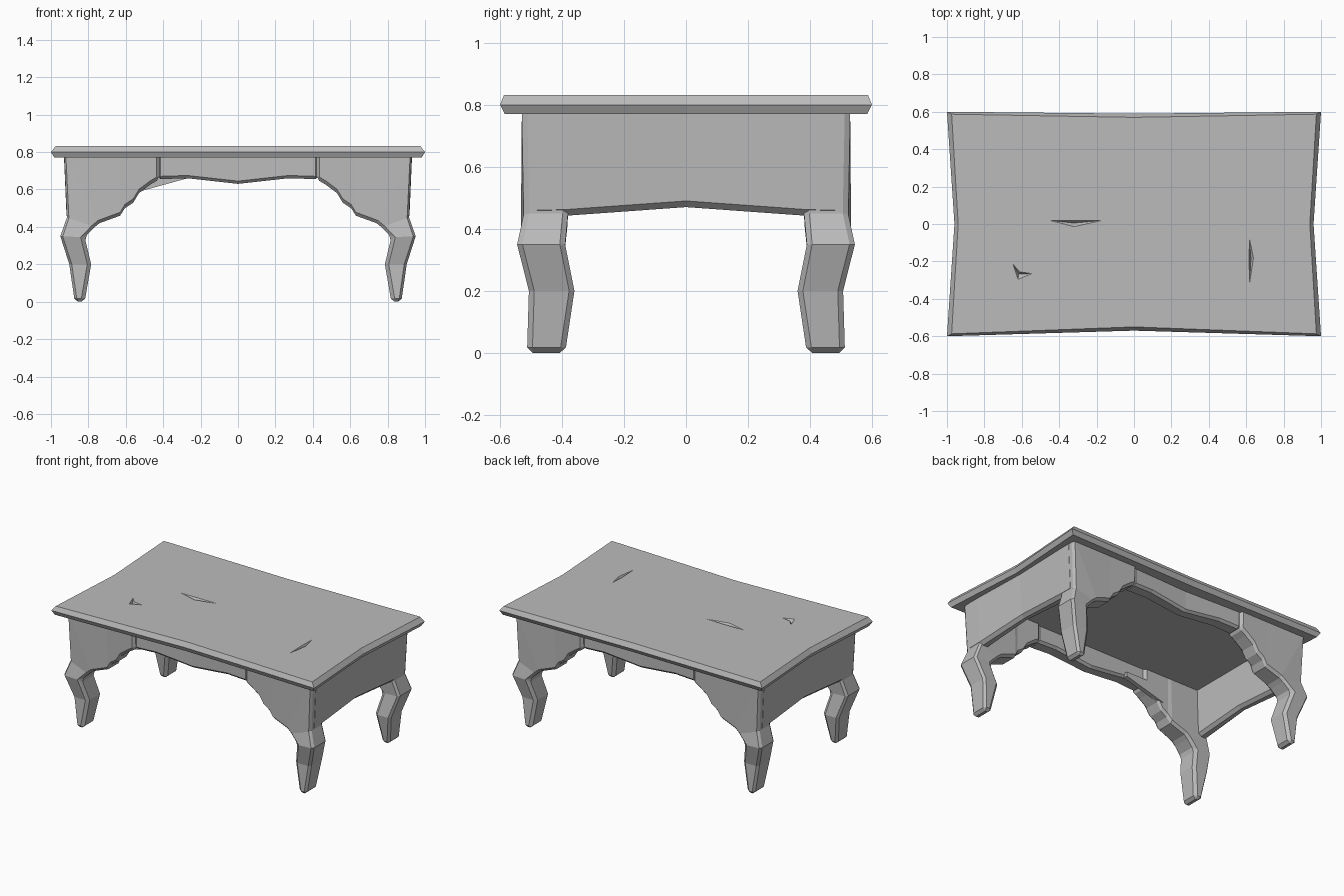
import bpy
import bmesh

if "Cube" in bpy.data.objects:
    bpy.data.objects.remove(bpy.data.objects["Cube"])

grey = bpy.data.materials.new("plain grey")
grey.use_nodes = True
grey.diffuse_color = (0.5, 0.5, 0.5, 1)
grey.node_tree.nodes["Principled BSDF"].inputs["Base Color"].default_value = (0.5, 0.5, 0.5, 1)


def finish(name, bm, bevel=0, mirror=""):
    bmesh.ops.recalc_face_normals(bm, faces=bm.faces)
    mesh = bpy.data.meshes.new(name)
    bm.to_mesh(mesh)
    bm.free()
    mesh.materials.append(grey)
    obj = bpy.data.objects.new(name, mesh)
    bpy.context.collection.objects.link(obj)
    if bevel:
        mod = obj.modifiers.new("chamfer", "BEVEL")
        mod.width = bevel
        mod.segments = 1
        mod.limit_method = "ANGLE"
        mod.angle_limit = 1.0
    if mirror:
        mod = obj.modifiers.new("mirror", "MIRROR")
        mod.use_axis = ("x" in mirror, "y" in mirror, False)
    return obj


def loft(name, sections, **options):
    """Skin a run of equal rings and cap both ends."""
    bm = bmesh.new()
    rings = [[bm.verts.new(p) for p in s] for s in sections]
    for a, b in zip(rings, rings[1:]):
        for i in range(len(a)):
            j = (i + 1) % len(a)
            bm.faces.new((a[i], a[j], b[j], b[i]))
    bm.faces.new(rings[0])
    bm.faces.new(rings[-1])
    return finish(name, bm, **options)


def lerp_table(table, z):
    """Linear lookup in a table of (height, value), lowest first."""
    for (z0, v0), (z1, v1) in zip(table, table[1:]):
        if z <= z1:
            return v0 + (v1 - v0) * (z - z0) / (z1 - z0)
    return table[-1][1]


# Depth of the legs and brackets by height
FRONT = [(0, 0.513), (0.2, 0.507), (0.35, 0.545), (0.45, 0.523), (0.8, 0.53)]
BACK = [(0, 0.39), (0.2, 0.36), (0.35, 0.39), (0.44, 0.378), (0.5, 0.395), (0.8, 0.395)]
UP = 0.79


def slab(pair):
    outer, inner = pair
    return [(p[0], -lerp_table(t, p[1]), p[1])
            for p, t in ((outer, FRONT), (inner, FRONT), (inner, BACK), (outer, BACK))]


# Scalloped brackets flowing into the bent legs
bracket = [(0.42, 0.655), (0.47, 0.625), (0.53, 0.58), (0.56, 0.53), (0.605, 0.5), (0.63, 0.46)]
pairs = [((x, UP), (x, z)) for x, z in bracket]
pairs += [((0.93, UP), (0.74, 0.42)), ((0.915, 0.45), (0.765, 0.4)),
          ((0.95, 0.35), (0.82, 0.345)), ((0.902, 0.2), (0.785, 0.2)), ((0.873, 0), (0.82, 0))]
loft("legs_and_brackets", [slab(p) for p in pairs], bevel=0.017, mirror="xy")

# Long aprons between the brackets, bowed inwards
sections = []
for x, z, y in ((-0.43, 0.655, 0.512), (-0.27, 0.66, 0.506), (0, 0.63, 0.495),
                (0.27, 0.66, 0.506), (0.43, 0.655, 0.512)):
    sections.append([(x, -y, UP), (x, -y, z), (x, -0.41, z), (x, -0.41, UP)])
loft("long_aprons", sections, bevel=0.015, mirror="y")

# End panels with a peaked lower edge
sections = []
for y, z, dip in ((-0.5, 0.44, 0), (-0.39, 0.442, 0), (0, 0.47, 0.012), (0.39, 0.442, 0), (0.5, 0.44, 0)):
    sections.append([(0.931 - dip, y, UP), (0.916 - dip, y, z), (0.84, y, z), (0.84, y, UP)])
loft("end_panels", sections, bevel=0.02, mirror="x")

# Loose splinter behind one bracket
loft("splinter", [[(x, -0.42, z), (x, -0.39, z), (x, -0.39, 0.69), (x, -0.42, 0.69)]
                  for x, z in ((-0.56, 0.58), (-0.27, 0.66))])

# Raised frames on the brackets
outline = [(0.52, 0.725), (0.54, 0.745), (0.765, 0.745), (0.78, 0.73), (0.78, 0.51),
           (0.755, 0.49), (0.66, 0.485), (0.625, 0.515), (0.61, 0.56), (0.575, 0.61), (0.52, 0.66)]
bm = bmesh.new()
face = bm.faces.new([bm.verts.new((x, 0.002 - lerp_table(FRONT, z), z)) for x, z in outline])
face.normal_update()
if face.normal.y > 0:
    face.normal_flip()
for thickness, depth in ((0.008, 0.013), (0.01, 0), (0.01, -0.009)):
    bmesh.ops.inset_region(bm, faces=[face], thickness=thickness, depth=depth, use_even_offset=True)
    face.normal_update()
normal_y = face.normal.y
frames = finish("bracket_frames", bm, mirror="xy")
if frames.data.polygons[0].normal.y > 0:
    frames.data.flip_normals()

# Tabletop with inward-bowed sides and a double chamfered rim
sections = []
for z, cx, cy, mx, front, back in ((0.77, 0.982, 0.585, 0.945, 0.555, 0.57),
                                   (0.8, 1, 0.6, 0.96, 0.57, 0.59),
                                   (0.832, 0.975, 0.587, 0.94, 0.55, 0.57)):
    sections.append([(-cx, -cy, z), (0, -front, z), (cx, -cy, z), (mx, 0, z),
                     (cx, cy, z), (0, back, z), (-cx, cy, z), (-mx, 0, z)])
top = loft("tabletop", sections)

# Nicks gouged into the tabletop
nicks = [
    ([(-0.46, 0.02), (-0.32, -0.016), (-0.16, 0.02), (-0.32, 0.021)], (-0.32, 0.005)),
    ([(0.617, -0.33), (0.64, -0.18), (0.617, -0.07), (0.614, -0.18)], (0.625, -0.19)),
    ([(-0.65, -0.21), (-0.62, -0.298), (-0.54, -0.265), (-0.61, -0.255)], (-0.617, -0.268)),
]
for ring, low in nicks:
    bm = bmesh.new()
    rim = [bm.verts.new((x, y, 0.834)) for x, y in ring]
    tip = bm.verts.new((*low, 0.81))
    bm.faces.new(rim)
    for i in range(4):
        bm.faces.new((rim[i], rim[i - 1], tip))
    cutter = finish("nick_cutter", bm)
    cutter.hide_render = True
    mod = top.modifiers.new("nick", "BOOLEAN")
    mod.operation = "DIFFERENCE"
    mod.solver = "EXACT"
    mod.object = cutter
    bpy.context.view_layer.update()
    carved = bpy.data.meshes.new_from_object(top.evaluated_get(bpy.context.evaluated_depsgraph_get()))
    top.modifiers.clear()
    top.data = carved
    bpy.data.objects.remove(cutter)
